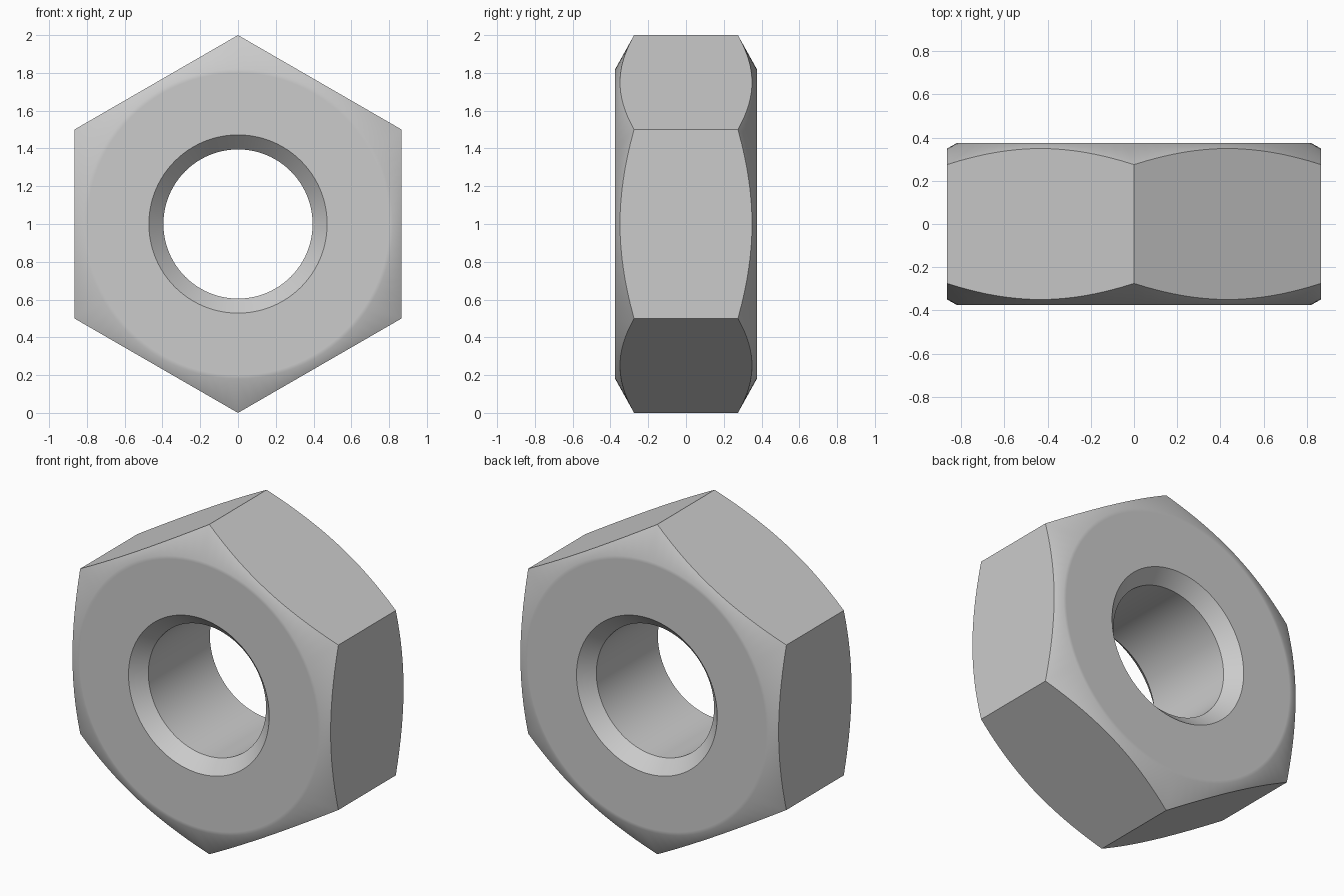
import bpy
import bmesh
import math

cube = bpy.data.objects.get("Cube")
if cube:
    bpy.data.objects.remove(cube, do_unlink=True)

SEGMENTS = 96            # multiple of six, so columns land on the hexagon corners
HALF = 0.375             # half thickness
BORE, RIM, SINK = 0.395, 0.472, 0.08
FLAT = 0.82              # radius where the conical chamfer begins
SLOPE = 0.1 / (1 - FLAT)
APOTHEM = math.cos(math.pi / 6)

# Plain steel
steel = bpy.data.materials.new("steel grey")
steel.use_nodes = True
grey = (0.6, 0.6, 0.6, 1)
steel.diffuse_color = grey
steel.node_tree.nodes["Principled BSDF"].inputs["Base Color"].default_value = grey


def hex_radius(angle):
    """Distance from the axis to the hexagon outline."""
    sector = math.pi / 3
    offset = (angle + sector / 2) % sector - sector / 2
    return APOTHEM / math.cos(offset)


def section(angle):
    """Closed (radius, depth) outline of the nut at one angle."""
    edge = hex_radius(angle)
    half = [(BORE, HALF - SINK), (RIM, HALF), (FLAT - 0.02, HALF), (FLAT, HALF),
            (edge, HALF - (edge - FLAT) * SLOPE)]
    return [(r, -y) for r, y in half] + [(r, y) for r, y in reversed(half)]


# Nut body: sections swept around the axis
bm = bmesh.new()
columns = []
for i in range(SEGMENTS):
    a = math.tau * i / SEGMENTS
    columns.append([bm.verts.new((r * math.cos(a), y, 1 + r * math.sin(a)))
                    for r, y in section(a)])
for i, near in enumerate(columns):
    far = columns[(i + 1) % SEGMENTS]
    for j in range(len(near)):
        k = (j + 1) % len(near)
        bm.faces.new((near[j], near[k], far[k], far[j]))
bmesh.ops.recalc_face_normals(bm, faces=bm.faces)

mesh = bpy.data.meshes.new("hex_nut")
bm.to_mesh(mesh)
bm.free()
mesh.materials.append(steel)
nut = bpy.data.objects.new("hex_nut", mesh)
bpy.context.collection.objects.link(nut)

# Smooth bore and chamfers, crisp edges
bpy.ops.object.select_all(action="DESELECT")
nut.select_set(True)
bpy.context.view_layer.objects.active = nut
bpy.ops.object.shade_smooth_by_angle(angle=math.radians(35))
